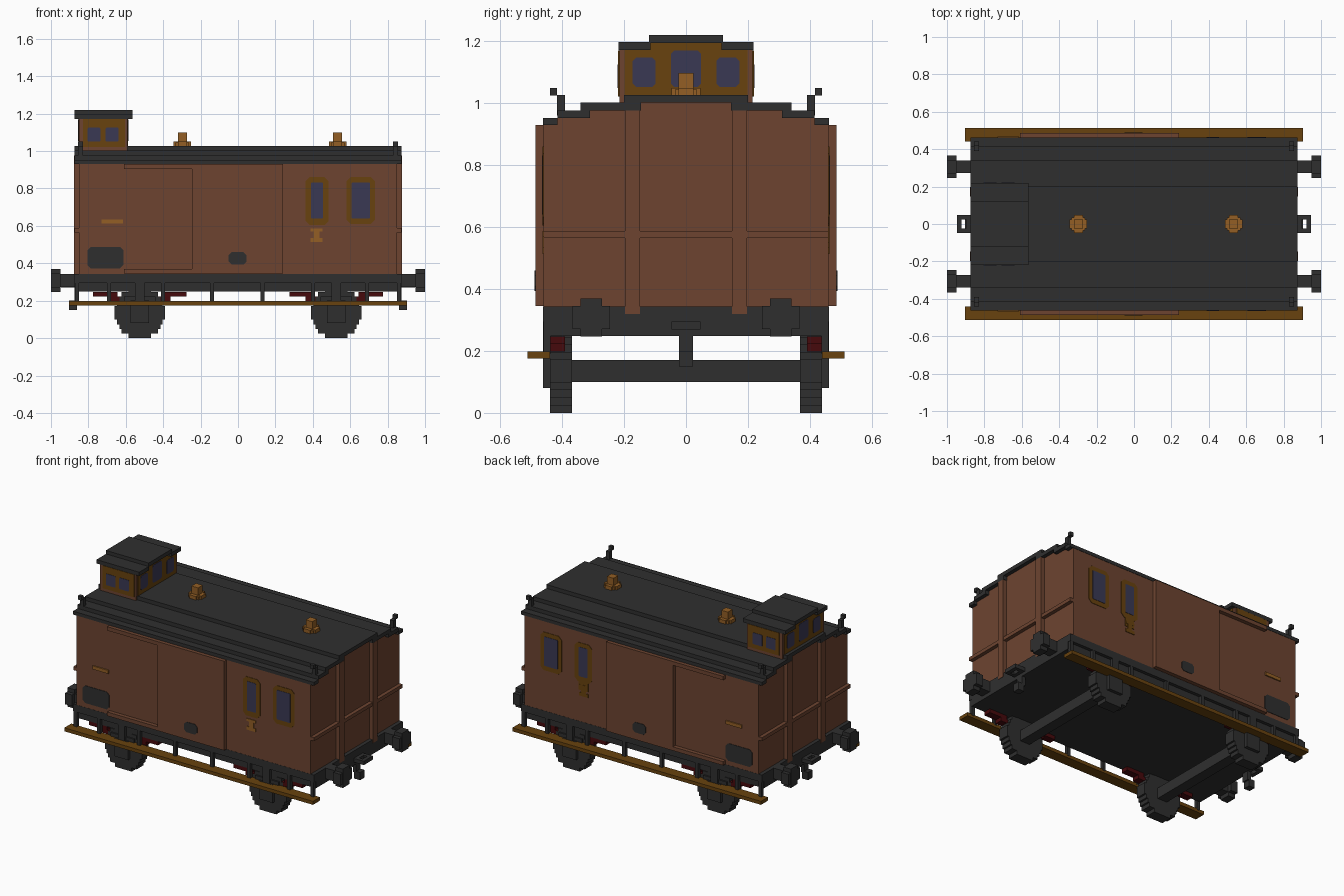
import bpy, bmesh, math

if "Cube" in bpy.data.objects:
    bpy.data.objects.remove(bpy.data.objects["Cube"])


def material(name, rgb):
    lin = [((c / 255 + 0.055) / 1.055) ** 2.4 if c > 10 else c / 255 / 12.92 for c in rgb]
    m = bpy.data.materials.new(name)
    m.use_nodes = True
    m.diffuse_color = (*lin, 1)
    b = next(n for n in m.node_tree.nodes if n.type == 'BSDF_PRINCIPLED')
    b.inputs["Base Color"].default_value = (*lin, 1)
    b.inputs["Roughness"].default_value = 0.9
    return m


BROWN = material("red_brown_wood", (109, 68, 48))
DARK = material("dark_grey", (47, 47, 47))
OCHRE = material("dark_ochre", (104, 66, 14))
BRASS = material("brass", (147, 95, 37))
GLASS = material("blue_grey_glass", (58, 57, 84))
RED = material("dark_red", (70, 9, 12))


def finish(name, bm, mat):
    bmesh.ops.recalc_face_normals(bm, faces=bm.faces)
    me = bpy.data.meshes.new(name)
    bm.to_mesh(me)
    bm.free()
    me.materials.append(mat)
    ob = bpy.data.objects.new(name, me)
    bpy.context.collection.objects.link(ob)
    return ob


def boxes(name, mat, *spans):
    """One object from boxes given as (x0, x1, y0, y1, z0, z1)."""
    bm = bmesh.new()
    for x0, x1, y0, y1, z0, z1 in spans:
        vs = bmesh.ops.create_cube(bm, size=1)["verts"]
        for v in vs:
            v.co = ((x0 + x1) / 2 + v.co.x * abs(x1 - x0),
                    (y0 + y1) / 2 + v.co.y * abs(y1 - y0),
                    (z0 + z1) / 2 + v.co.z * abs(z1 - z0))
    return finish(name, bm, mat)


def prism(name, mat, outline, a, b, axis):
    """Outline in (y, z) pushed along x, or in (x, z) pushed along y."""
    bm = bmesh.new()
    put = (lambda u, z, d: (d, u, z)) if axis == 'x' else (lambda u, z, d: (u, d, z))
    f = bm.faces.new([bm.verts.new(put(u, z, a)) for u, z in outline])
    new = bmesh.ops.extrude_face_region(bm, geom=[f])["geom"]
    shift = (b - a, 0, 0) if axis == 'x' else (0, b - a, 0)
    bmesh.ops.translate(bm, vec=shift, verts=[g for g in new if isinstance(g, bmesh.types.BMVert)])
    return finish(name, bm, mat)


def plate(name, mat, u0, u1, z0, z1, a, b, axis, c=0.015):
    """Thin rectangle with cut corners."""
    return prism(name, mat, [(u0 + c, z0), (u1 - c, z0), (u1, z0 + c), (u1, z1 - c),
                             (u1 - c, z1), (u0 + c, z1), (u0, z1 - c), (u0, z0 + c)], a, b, axis)


def stairs(steps):
    """Stepped arch from (half width, height) pairs, widest first."""
    right = []
    for i, (y, z) in enumerate(steps):
        right.append((y, z))
        if i + 1 < len(steps):
            right.append((steps[i + 1][0], z))
    return right


def arch(steps, base):
    r = [(steps[0][0], base)] + stairs(steps)
    return r + [(-y, z) for y, z in reversed(r)]


# Car body and stepped roof
under = [(0.46, 0.93), (0.415, 0.952), (0.31, 0.977), (0.145, 1.002)]
over = [(0.462, 0.952), (0.415, 0.977), (0.34, 1.002), (0.2, 1.027)]
prism("car_body", BROWN, arch(under, 0.34), -0.85, 0.85, 'x')
o = [(0.462, 0.93)] + stairs(over)
u = stairs(under)
prism("roof", DARK, o + [(-y, z) for y, z in reversed(o)] +
      [(-y, z) for y, z in u] + list(reversed(u)), -0.875, 0.875, 'x')

for e, end in ((1, "right"), (-1, "left")):
    # End wall ribs
    X = lambda a, b: (e * a, e * b)
    boxes(f"end_ribs_{end}", BROWN,
          (*X(0.84, 0.876), 0.148, 0.197, 0.32, 0.977),
          (*X(0.84, 0.876), -0.197, -0.148, 0.32, 0.977),
          (*X(0.84, 0.874), -0.46, 0.46, 0.565, 0.588))
    # Coupling ring and hanging link
    boxes(f"coupling_{end}", DARK,
          (*X(0.86, 0.897), -0.047, 0.047, 0.27, 0.295),
          (*X(0.922, 0.947), -0.047, 0.047, 0.27, 0.295),
          (*X(0.89, 0.93), 0.024, 0.047, 0.27, 0.295),
          (*X(0.89, 0.93), -0.047, -0.024, 0.27, 0.295),
          (*X(0.85, 0.874), -0.023, 0.023, 0.19, 0.26),
          (*X(0.86, 0.903), -0.023, 0.023, 0.15, 0.2))
    for s, side in ((1, "back"), (-1, "front")):
        Y = lambda a, b: (s * a, s * b)
        # Buffers
        boxes(f"buffer_{end}_{side}", DARK,
              (*X(0.86, 0.95), *Y(0.272, 0.34), 0.272, 0.343),
              (*X(0.948, 0.999), *Y(0.246, 0.366), 0.271, 0.345),
              (*X(0.948, 1.0), *Y(0.271, 0.341), 0.246, 0.37))
        # Lamp irons on the roof corners
        boxes(f"lamp_iron_{end}_{side}", DARK,
              (*X(0.83, 0.855), *Y(0.39, 0.416), 0.96, 1.027),
              (*X(0.83, 0.855), *Y(0.416, 0.44), 1.025, 1.05))

# Underframe
boxes("underframe", DARK, (-0.874, 0.874, -0.461, 0.461, 0.295, 0.343),
      (-0.874, 0.874, -0.44, 0.44, 0.248, 0.3))

# Wheelsets built from stepped rows
rows, radius = 11, 0.135
for cx, end in ((-0.525, "left"), (0.525, "right")):
    spans = []
    for s in (1, -1):
        for i in range(rows):
            z0, z1 = 2 * radius * i / rows, 2 * radius * (i + 1) / rows
            d = abs((z0 + z1) / 2 - radius)
            w = round(math.sqrt(radius ** 2 - d ** 2) / 0.0122) * 0.0122
            spans.append((cx - w, cx + w, s * 0.368, s * 0.44, z0, z1))
    boxes(f"wheels_{end}", DARK, *spans)
    boxes(f"axle_{end}", DARK, (cx - 0.035, cx + 0.035, -0.37, 0.37, 0.1, 0.17))
    for s, side in ((1, "back"), (-1, "front")):
        Y = lambda a, b: (s * a, s * b)
        boxes(f"axle_box_{end}_{side}", DARK,
              (cx - 0.05, cx + 0.05, *Y(0.43, 0.461), 0.08, 0.2),
              (cx - 0.085, cx + 0.085, *Y(0.43, 0.45), 0.195, 0.222),
              (cx - 0.025, cx + 0.025, *Y(0.43, 0.461), 0.19, 0.3))
        boxes(f"leaf_spring_{end}_{side}", RED,
              *[(cx + k * a, cx + k * b, *Y(0.39, 0.438), z0, z1) for k in (1, -1)
                for a, b, z0, z1 in ((0.12, 0.25, 0.222, 0.247), (0.06, 0.165, 0.198, 0.223))])

for s, side in ((1, "back"), (-1, "front")):
    Y = lambda a, b: (s * a, s * b)
    # Running board with hangers
    boxes(f"running_board_{side}", OCHRE, (-0.903, 0.903, *Y(0.44, 0.512), 0.175, 0.198))
    boxes(f"board_hangers_{side}", DARK,
          *[(x - 0.011, x + 0.011, *Y(0.438, 0.46), 0.19, 0.3)
            for x in (-0.86, -0.69, -0.4, -0.14, 0.13, 0.4, 0.69, 0.86)])
    # Raised wall section with the rails of the sliding door
    boxes(f"raised_wall_{side}", BROWN, (-0.245, 0.24, *Y(0.45, 0.486), 0.345, 0.93))
    boxes(f"door_rails_{side}", BROWN, (-0.61, -0.245, *Y(0.45, 0.486), 0.905, 0.93),
          (-0.61, -0.245, *Y(0.45, 0.486), 0.345, 0.37))
    # Windows
    for n, x0, x1, z0, g0, g1 in (("narrow", 0.36, 0.485, 0.605, 0.39, 0.455),
                                  ("wide", 0.58, 0.733, 0.61, 0.607, 0.705)):
        plate(f"{n}_window_frame_{side}", OCHRE, x0, x1, z0, 0.86, *Y(0.455, 0.463), 'y', 0.022)
        plate(f"{n}_window_glass_{side}", GLASS, g0, g1, 0.64, 0.832, *Y(0.46, 0.465), 'y', 0.004)
    boxes(f"window_pull_{side}", BRASS if s < 0 else OCHRE,
          (0.387, 0.452, *Y(0.455, 0.464), 0.57, 0.587),
          (0.403, 0.437, *Y(0.455, 0.464), 0.532, 0.57),
          (0.387, 0.452, *Y(0.455, 0.464), 0.513, 0.535))
    if s > 0:
        boxes("window_pull_backing", OCHRE, (0.387, 0.455, 0.455, 0.463, 0.55, 0.61))
    # Dark plates and door handle
    plate(f"large_panel_{side}", DARK, -0.805, -0.612, 0.373, 0.487, *Y(0.455, 0.463), 'y', 0.018)
    plate(f"small_panel_{side}", DARK, -0.05, 0.045, 0.393, 0.46, *Y(0.48, 0.489), 'y', 0.016)
    boxes(f"door_handle_{side}", BRASS, (-0.73, -0.615, *Y(0.455, 0.468), 0.612, 0.634))

# Lookout cabin on the roof
prism("lookout_cabin", BROWN, arch([(0.215, 1.172), (0.12, 1.195)], 0.98), -0.85, -0.592, 'x')
prism("lookout_roof", DARK,
      [(0.218, 1.172), (0.218, 1.197), (0.12, 1.197), (0.12, 1.22),
       (-0.12, 1.22), (-0.12, 1.197), (-0.218, 1.197), (-0.218, 1.172),
       (-0.115, 1.172), (-0.115, 1.195), (0.115, 1.195), (0.115, 1.172)], -0.875, -0.565, 'x')
for x, d, end in ((-0.592, 1, "right"), (-0.85, -1, "left")):
    prism(f"lookout_end_{end}", OCHRE, arch([(0.198, 1.172), (0.115, 1.195)], 1.003),
          x - d * 0.004, x + d * 0.004, 'x')
    for n, y0, y1, z1 in (("front", -0.172, -0.098, 1.147), ("middle", -0.048, 0.048, 1.17),
                          ("back", 0.098, 0.172, 1.147)):
        plate(f"lookout_window_{end}_{n}", GLASS, y0, y1, 1.053, z1, x, x + d * 0.006, 'x', 0.01)
for s, side in ((1, "back"), (-1, "front")):
    boxes(f"lookout_side_{side}", OCHRE, (-0.83, -0.603, s * 0.212, s * 0.219, 1.022, 1.171))
    for n, x0 in (("left", -0.805), ("right", -0.708)):
        plate(f"lookout_side_window_{side}_{n}", GLASS, x0, x0 + 0.07, 1.05, 1.125,
              s * 0.215, s * 0.221, 'y', 0.005)

# Brass roof vents
for x, n in ((-0.297, "left"), (0.533, "right")):
    boxes(f"roof_vent_{n}", BRASS,
          (x - 0.047, x + 0.047, -0.024, 0.024, 1.02, 1.05),
          (x - 0.024, x + 0.024, -0.047, 0.047, 1.02, 1.05),
          (x - 0.036, x + 0.036, -0.036, 0.036, 1.02, 1.045),
          (x - 0.024, x + 0.024, -0.024, 0.024, 1.04, 1.098))
